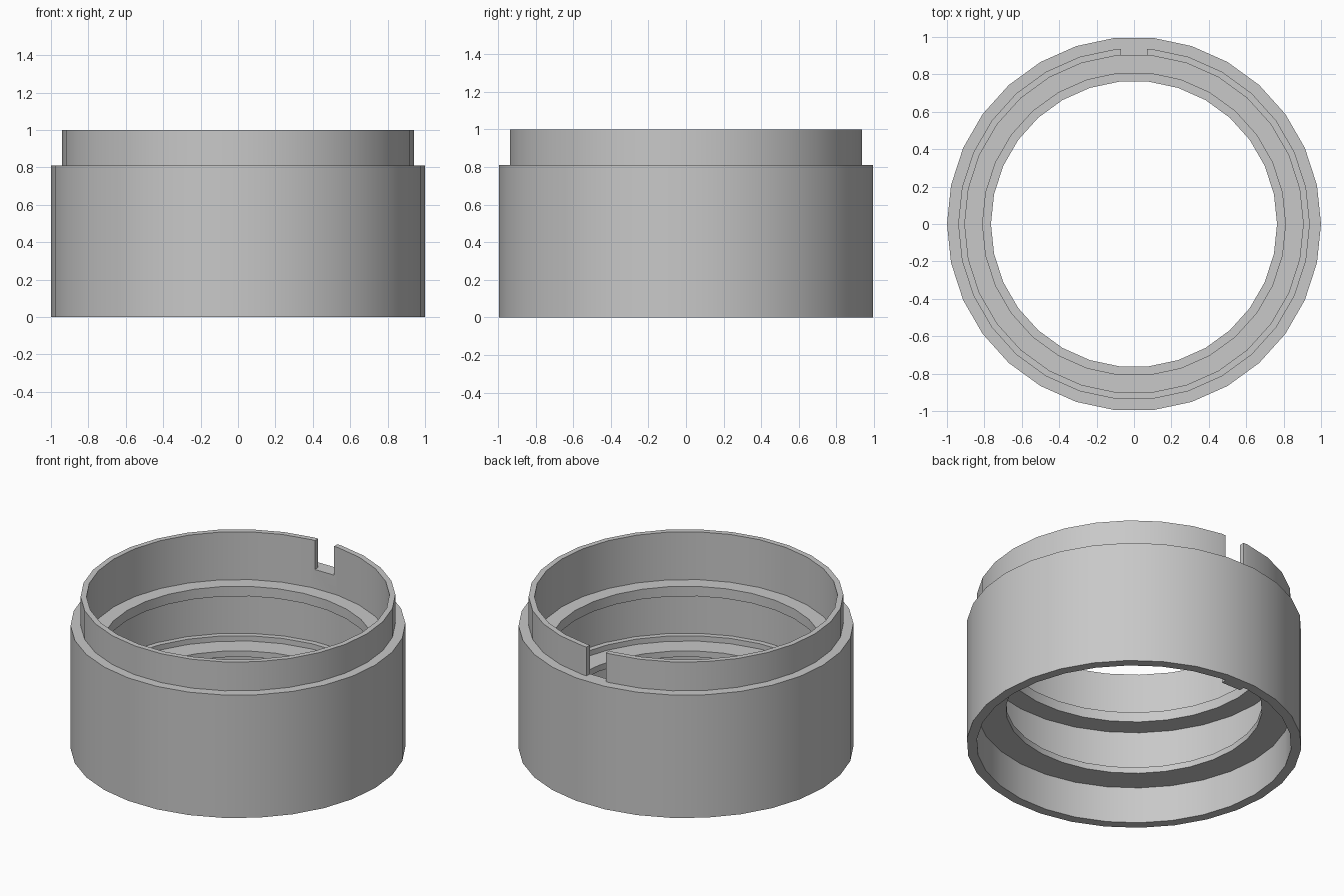
import bpy
import bmesh
import math

SIDES = 30
RIM_Z, LEDGE_Z, CEILING_Z = 1.0, 0.81, 0.24
KEY_HALF = 0.07

if "Cube" in bpy.data.objects:
    bpy.data.objects.remove(bpy.data.objects["Cube"], do_unlink=True)

grey = bpy.data.materials.new("plain grey")
grey.use_nodes = True
colour = (0.58, 0.58, 0.58, 1)
grey.diffuse_color = colour
grey.node_tree.nodes["Principled BSDF"].inputs["Base Color"].default_value = colour


def add_object(name, bm):
    bmesh.ops.recalc_face_normals(bm, faces=bm.faces)
    mesh = bpy.data.meshes.new(name)
    bm.to_mesh(mesh)
    bm.free()
    mesh.materials.append(grey)
    obj = bpy.data.objects.new(name, mesh)
    bpy.context.collection.objects.link(obj)
    return obj


def lathe(name, profile):
    """Closed (radius, height) profile turned about the z axis."""
    bm = bmesh.new()
    rings = []
    for i in range(SIDES):
        a = math.tau * i / SIDES
        rings.append([bm.verts.new((r * math.cos(a), r * math.sin(a), z))
                      for r, z in profile])
    n = len(profile)
    for i in range(SIDES):
        near, far = rings[i], rings[(i + 1) % SIDES]
        for j in range(n):
            k = (j + 1) % n
            bm.faces.new((near[j], far[j], far[k], near[k]))
    return add_object(name, bm)


def box(name, low, high):
    bm = bmesh.new()
    bmesh.ops.create_cube(bm, size=1)
    for v in bm.verts:
        v.co = [h if c > 0 else l for c, l, h in zip(v.co, low, high)]
    return add_object(name, bm)


# Hollow body: outer shell, raised collar, inner flange, groove and lower lip
body = lathe("ring_body", [
    (1.0, 0), (1.0, LEDGE_Z), (0.94, LEDGE_Z), (0.94, RIM_Z),
    (0.905, RIM_Z), (0.905, 0.685), (0.81, 0.685), (0.81, 0.62),
    (0.94, 0.62), (0.94, 0.315), (0.905, 0.315), (0.905, 0.28),
    (0.765, 0.28), (0.765, CEILING_Z), (0.94, CEILING_Z), (0.94, 0),
])

# Key slot through the back of the collar
cutter = box("slot_cutter", (-KEY_HALF, 0.85, LEDGE_Z), (KEY_HALF, 0.97, 1.1))
cutter.hide_render = True
slot = body.modifiers.new("key_slot", "BOOLEAN")
slot.operation = "DIFFERENCE"
slot.solver = "EXACT"
slot.object = cutter
bpy.ops.object.select_all(action="DESELECT")
bpy.context.view_layer.objects.active = body
body.select_set(True)
bpy.ops.object.modifier_apply(modifier=slot.name)
bpy.data.objects.remove(cutter, do_unlink=True)
bpy.ops.object.shade_smooth_by_angle(angle=math.radians(30))

# Matching key inside the bottom socket
box("socket_key", (-KEY_HALF, 0.90, 0), (KEY_HALF, 0.935, CEILING_Z))
